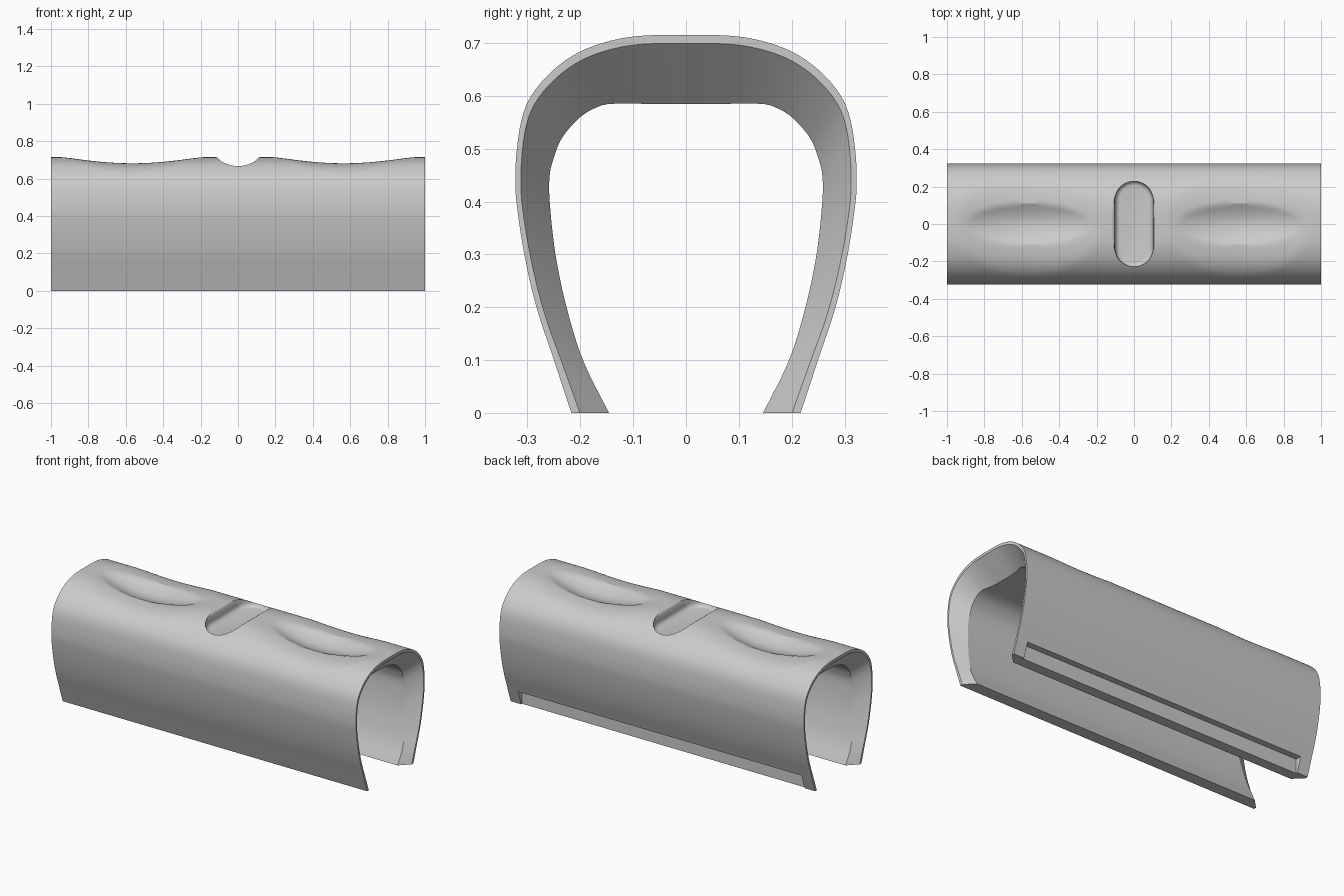
import bpy, bmesh, math
from mathutils import Vector

if "Cube" in bpy.data.objects:
    bpy.data.objects.remove(bpy.data.objects["Cube"])

OUTER = [(.217, 0), (.25, .1), (.283, .2), (.306, .3), (.321, .4), (.323, .45), (.32, .5),
         (.31, .56), (.29, .605), (.25, .65), (.2, .684), (.14, .705), (.08, .714), (0, .715)]
INNER = [(.146, 0), (.195, .1), (.226, .2), (.247, .3), (.258, .4), (.258, .45), (.251, .48),
         (.235, .52), (.2, .56), (.165, .58), (.14, .585), (.07, .585), (0, .585)]


def smooth_profile(half, n):
    """Mirror a half profile, spline it, resample evenly to n points."""
    pts = [Vector(p) for p in half] + [Vector((-y, z)) for y, z in half[-2::-1]]
    ext = [2 * pts[0] - pts[1]] + pts + [2 * pts[-1] - pts[-2]]
    fine = []
    for i in range(1, len(ext) - 2):
        a, b, c, d = ext[i - 1:i + 3]
        for k in range(16):
            t = k / 16
            fine.append(.5 * (2 * b + (c - a) * t + (2 * a - 5 * b + 4 * c - d) * t * t
                              + (3 * b - a - 3 * c + d) * t ** 3))
    fine.append(pts[-1])
    dist = [0]
    for a, b in zip(fine, fine[1:]):
        dist.append(dist[-1] + (b - a).length)
    out, j = [], 0
    for i in range(n):
        s = dist[-1] * i / (n - 1)
        while j < len(fine) - 2 and dist[j + 1] < s:
            j += 1
        t = (s - dist[j]) / (dist[j + 1] - dist[j])
        out.append(fine[j].lerp(fine[j + 1], min(t, 1)))
    return out


def dip(x, y, z):
    """Depth of the two oval finger hollows in the top."""
    if z < .5:
        return 0
    u = abs(x) - .565
    wide = max(0, 1 - (u / .39) ** 2 - (y / .28) ** 2)
    core = max(0, 1 - (u / .33) ** 2 - (y / .11) ** 2)
    return .036 * wide ** 1.3 + .034 * core


def make_object(name, bm):
    bmesh.ops.recalc_face_normals(bm, faces=bm.faces)
    me = bpy.data.meshes.new(name)
    bm.to_mesh(me)
    bm.free()
    ob = bpy.data.objects.new(name, me)
    bpy.context.collection.objects.link(ob)
    return ob


# Shell: closed cross-section swept along x, inside flared at both ends
N, M = 121, 111
outer, inner = smooth_profile(OUTER, N), smooth_profile(INNER, N)
bm = bmesh.new()
rings = []
for i in range(M):
    x = -1 + 2 * i / (M - 1)
    end = i in (0, M - 1)
    ring = [bm.verts.new((x, p.x, p.y - dip(x, p.x, p.y))) for p in outer]
    for p, q in zip(reversed(outer), reversed(inner)):
        gap = (q - p).length
        if end:
            r = p.lerp(q, .016 / gap)
            ring.append(bm.verts.new((x, r.x, r.y)))
        else:
            xi = x / (1 - 2 / (M - 1)) * (1 - (gap - .016))
            ring.append(bm.verts.new((xi, q.x, q.y)))
    rings.append(ring)
for a, b in zip(rings, rings[1:]):
    for j in range(2 * N):
        k = (j + 1) % (2 * N)
        bm.faces.new((a[j], a[k], b[k], b[j]))
for r in (rings[0], rings[-1]):
    for j in range(N - 1):
        bm.faces.new((r[j], r[j + 1], r[-2 - j], r[-1 - j]))
shell = make_object("grip_shell", bm)


# Cutter for the rounded slot across the top
def stadium(bm, grow, z):
    r, straight = .1 + grow, .13
    vs = []
    for s, a0 in ((1, 0), (-1, math.pi)):
        for k in range(17):
            a = a0 + math.pi * k / 16
            vs.append(bm.verts.new((r * math.cos(a), s * straight + r * math.sin(a), z)))
    return vs


bm = bmesh.new()
levels = [(-.025 + .025 * math.sin(k * math.pi / 10), .675 - .025 * math.cos(k * math.pi / 10))
          for k in range(6)] + [(.002, .7), (.008, .711), (.02, .718), (.02, .8)]
loops = [stadium(bm, g, z) for g, z in levels]
for a, b in zip(loops, loops[1:]):
    for j in range(len(a)):
        k = (j + 1) % len(a)
        bm.faces.new((a[j], a[k], b[k], b[j]))
bm.faces.new(loops[0])
bm.faces.new(loops[-1])
cutters = [make_object("slot_cutter", bm)]

# Cutters for the long flat recesses along both lower edges
for s in (-1, 1):
    bm = bmesh.new()
    bmesh.ops.create_cube(bm, size=1)
    for v in bm.verts:
        v.co = (v.co.x * 1.86, s * (.308 + v.co.y * .2), .0175 + v.co.z * .135)
    cutters.append(make_object("recess_cutter", bm))

# Apply cuts and shading
bpy.context.view_layer.objects.active = shell
shell.select_set(True)
for c in cutters:
    c.hide_render = True
    m = shell.modifiers.new("cut", 'BOOLEAN')
    m.operation, m.solver, m.object = 'DIFFERENCE', 'EXACT', c
    bpy.ops.object.modifier_apply(modifier=m.name)
for c in cutters:
    bpy.data.objects.remove(c)
bpy.ops.object.shade_smooth_by_angle(angle=math.radians(28))
